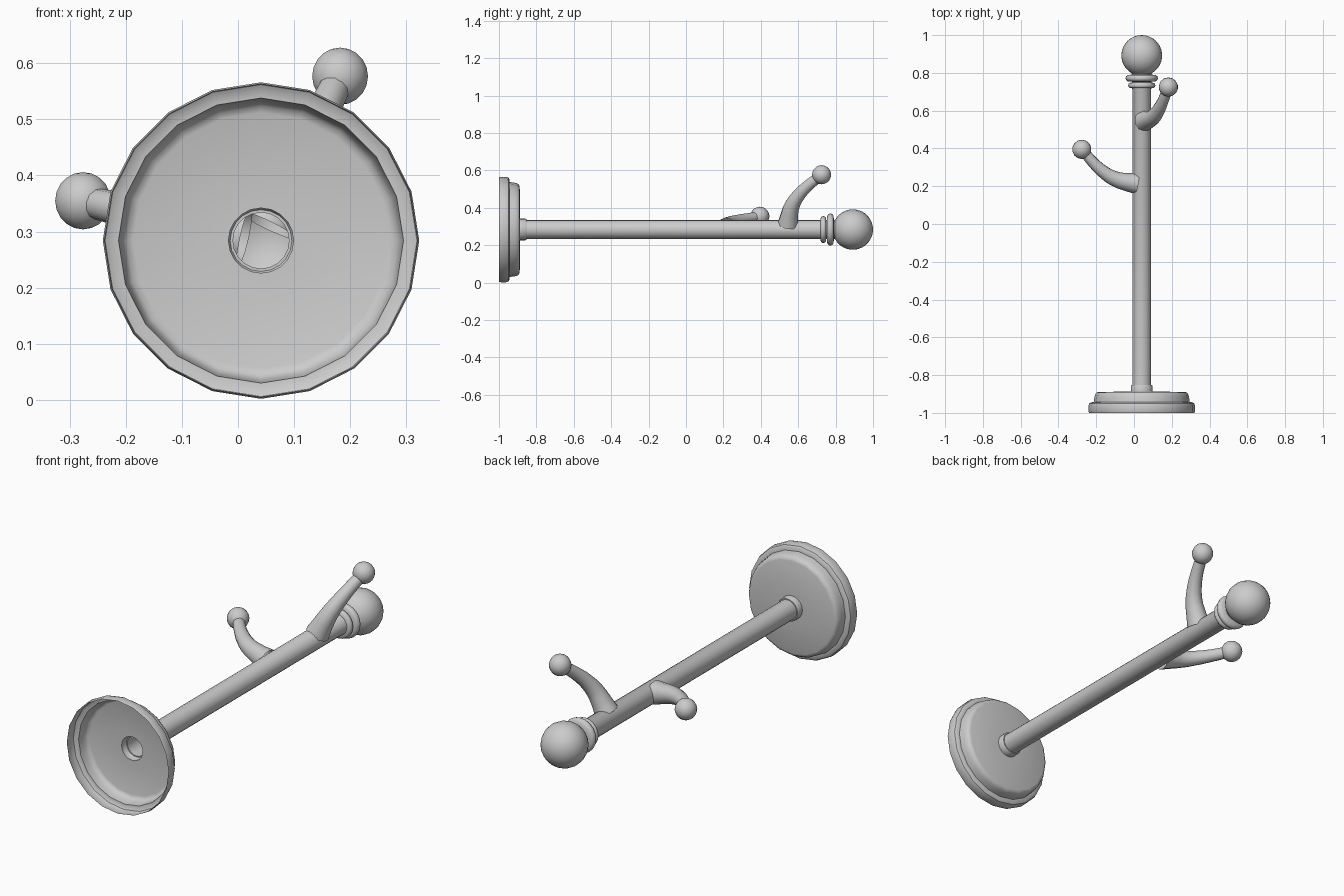
import bpy, bmesh
from math import sin, cos, pi, radians

if "Cube" in bpy.data.objects:
    bpy.data.objects.remove(bpy.data.objects["Cube"])

CX, CZ = 0.041, 0.284   # pole axis, running along y


def finish(obj, angle=40):
    bpy.ops.object.select_all(action='DESELECT')
    obj.select_set(True)
    bpy.context.view_layer.objects.active = obj
    bpy.ops.object.shade_smooth_by_angle(angle=radians(angle))


def lathe(name, profile, sides=20):
    """Open shell turned round the pole axis; profile is (radius, y)."""
    bm = bmesh.new()
    rings = []
    for r, y in profile:
        if r < 1e-4:
            rings.append([bm.verts.new((CX, y, CZ))] * sides)
        else:
            rings.append([bm.verts.new((CX + r * cos(2 * pi * j / sides), y,
                                        CZ + r * sin(2 * pi * j / sides)))
                          for j in range(sides)])
    for a, b in zip(rings, rings[1:]):
        for j in range(sides):
            k = (j + 1) % sides
            quad = [a[j], b[j], b[k], a[k]]
            bm.faces.new(list(dict.fromkeys(quad)))
    me = bpy.data.meshes.new(name)
    bm.to_mesh(me)
    bm.free()
    obj = bpy.data.objects.new(name, me)
    bpy.context.collection.objects.link(obj)
    finish(obj)
    return obj


def ring(y, half, inner, outer):
    """Rounded bead profile on the pole."""
    return [(inner + (outer - inner) * sin(pi * i / 6) ** 0.6 if 0 < i < 6 else inner,
             y - half * cos(pi * i / 6)) for i in range(7)]


def hook(name, angle, y0):
    """Tapered curved arm with a ball end, leaving the pole at an angle."""
    dx, dz = cos(radians(angle)), sin(radians(angle))
    path = [(0.03, 0.215, 0.056), (0.08, 0.222, 0.048), (0.14, 0.237, 0.041),
            (0.20, 0.270, 0.035), (0.26, 0.322, 0.030), (0.315, 0.385, 0.027)]
    cu = bpy.data.curves.new(name + "_path", 'CURVE')
    cu.dimensions = '3D'
    cu.bevel_depth = 1.0
    cu.bevel_resolution = 4
    cu.resolution_u = 4
    sp = cu.splines.new('BEZIER')
    sp.bezier_points.add(len(path) - 1)
    for p, (d, y, r) in zip(sp.bezier_points, path):
        p.co = (CX + d * dx, y0 + y, CZ + d * dz)
        p.handle_left_type = p.handle_right_type = 'AUTO'
        p.radius = r
    arm = bpy.data.objects.new(name + "_arm", cu)
    bpy.context.collection.objects.link(arm)
    bpy.ops.object.select_all(action='DESELECT')
    arm.select_set(True)
    bpy.context.view_layer.objects.active = arm
    bpy.ops.object.convert(target='MESH')
    finish(bpy.context.view_layer.objects.active, 60)
    # ball end
    bpy.ops.mesh.primitive_uv_sphere_add(
        segments=14, ring_count=10, radius=0.051,
        location=(CX + 0.325 * dx, y0 + 0.395, CZ + 0.325 * dz))
    ball = bpy.context.object
    ball.name = name + "_ball"
    finish(ball, 60)


# Hollow stepped base, open underneath, with the collar at its centre
lathe("base", [(0.279, -1.0), (0.282, -0.99), (0.282, -0.962), (0.278, -0.95),
               (0.268, -0.944), (0.254, -0.943), (0.251, -0.92), (0.247, -0.903),
               (0.240, -0.893), (0.228, -0.889), (0.058, -0.887),
               (0.058, -0.858), (0.055, -0.853), (0.050, -0.853)])

# Hollow pole with two beads and the ball finial
ball_r, ball_y = 0.108, 0.892
finial = [(ball_r * sin(a), ball_y - ball_r * cos(a))
          for a in (0.5 + (pi - 0.5) * i / 14 for i in range(15))]
lathe("pole_and_finial", [(0.050, -0.853), (0.050, 0.715)]
      + ring(0.734, 0.015, 0.052, 0.072)
      + ring(0.772, 0.019, 0.052, 0.086) + finial)

# Two matching hooks
hook("upper_hook", 64.3, 0.33)
hook("lower_hook", 167.4, 0.0)
